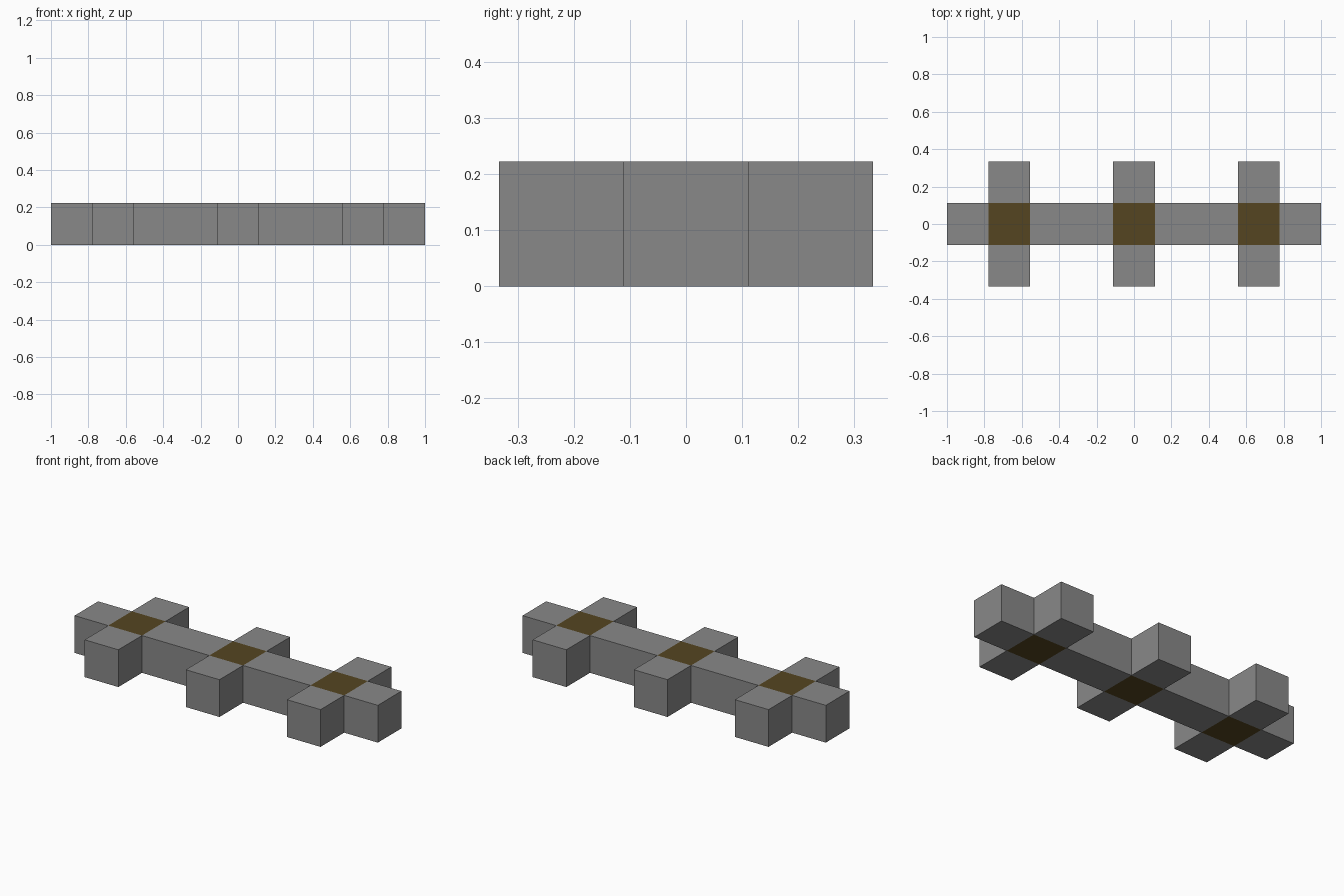
import bpy, bmesh
from mathutils import Vector

cube = bpy.data.objects.get("Cube")
if cube:
    bpy.data.objects.remove(cube, do_unlink=True)

UNIT = 2 / 9                 # side of one block
CROSSINGS = (-3, 0, 3)       # crossing centres, in blocks


def material(name, colour):
    mat = bpy.data.materials.new(name)
    mat.use_nodes = True
    mat.diffuse_color = colour
    mat.node_tree.nodes["Principled BSDF"].inputs["Base Color"].default_value = colour
    return mat


def at_crossing(face):
    centre = face.calc_center_median()
    return any(abs(centre.x - c * UNIT) < UNIT / 4 for c in CROSSINGS)


# Long square beam
bm = bmesh.new()
bmesh.ops.create_cube(bm, size=UNIT)
bmesh.ops.scale(bm, vec=(9, 1, 1), verts=bm.verts)
bmesh.ops.translate(bm, vec=(0, 0, UNIT / 2), verts=bm.verts)

# Cut the beam on both sides of every crossing
for c in CROSSINGS:
    for side in (-0.5, 0.5):
        bmesh.ops.bisect_plane(bm, geom=bm.verts[:] + bm.edges[:] + bm.faces[:],
                               plane_co=((c + side) * UNIT, 0, 0), plane_no=(1, 0, 0))
bm.normal_update()

# Coloured squares on the top and bottom of each crossing
for face in bm.faces:
    if abs(face.normal.z) > 0.9 and at_crossing(face):
        face.material_index = 1

# Pull one block-long arm out of each side of every crossing
sides = [f for f in bm.faces if abs(f.normal.y) > 0.9 and at_crossing(f)]
for face in sides:
    offset = Vector(face.normal) * UNIT
    arm = bmesh.ops.extrude_discrete_faces(bm, faces=[face])["faces"][0]
    bmesh.ops.translate(bm, vec=offset, verts=arm.verts)
bmesh.ops.recalc_face_normals(bm, faces=bm.faces)

mesh = bpy.data.meshes.new("crossed_beam")
bm.to_mesh(mesh)
bm.free()
mesh.materials.append(material("grey", (0.25, 0.25, 0.25, 1)))
mesh.materials.append(material("dark_brown", (0.09, 0.06, 0.015, 1)))
beam = bpy.data.objects.new("crossed_beam", mesh)
bpy.context.collection.objects.link(beam)
